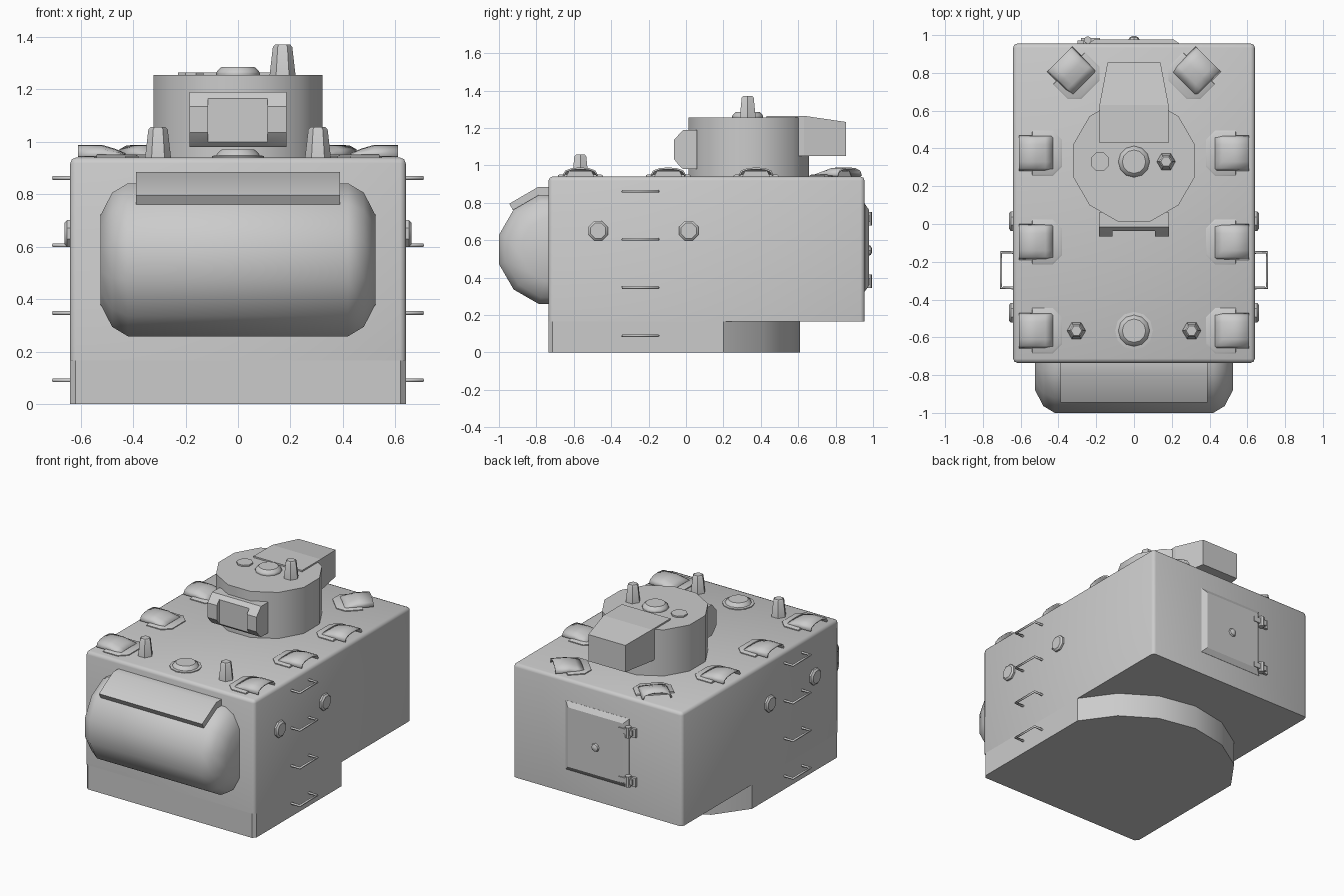
import bpy, bmesh
from math import sin, cos, pi, radians, asin
from mathutils import Matrix, Vector

if "Cube" in bpy.data.objects:
    bpy.data.objects.remove(bpy.data.objects["Cube"])


def finish(name, bm, angle=35):
    bmesh.ops.remove_doubles(bm, verts=bm.verts, dist=1e-5)
    bmesh.ops.recalc_face_normals(bm, faces=bm.faces)
    me = bpy.data.meshes.new(name)
    bm.to_mesh(me)
    bm.free()
    ob = bpy.data.objects.new(name, me)
    bpy.context.collection.objects.link(ob)
    bpy.ops.object.select_all(action='DESELECT')
    ob.select_set(True)
    bpy.context.view_layer.objects.active = ob
    bpy.ops.object.shade_smooth_by_angle(angle=radians(angle))
    return ob


def loft(name, rings, closed=True, matrix=None, angle=35):
    """Skin a row of equal-length rings; closed rings get end caps."""
    bm = bmesh.new()
    m = matrix or Matrix()
    vs = [[bm.verts.new(m @ Vector(p)) for p in r] for r in rings]
    n = len(rings[0])
    for a, b in zip(vs, vs[1:]):
        for i in range(n if closed else n - 1):
            j = (i + 1) % n
            bm.faces.new((a[i], a[j], b[j], b[i]))
    if closed:
        bm.faces.new(vs[0])
        bm.faces.new(vs[-1])
    return finish(name, bm, angle)


def lathe(name, profile, loc, segs=12, axis='Z', phase=0.0):
    """Profile is (radius, height) along the axis."""
    rot = {'Z': Matrix(), 'X': Matrix.Rotation(pi / 2, 4, 'Y'),
           '-X': Matrix.Rotation(-pi / 2, 4, 'Y'),
           'Y': Matrix.Rotation(-pi / 2, 4, 'X')}[axis]
    rings = [[(r * cos(phase + 2 * pi * i / segs), r * sin(phase + 2 * pi * i / segs), h)
              for i in range(segs)] for r, h in profile]
    return loft(name, rings, matrix=Matrix.Translation(loc) @ rot)


def along_x(name, prof, x0, x1):
    return loft(name, [[(x, y, z) for y, z in prof] for x in (x0, x1)])


def along_z(name, outline, z0, z1, matrix=None):
    return loft(name, [[(x, y, z) for x, y in outline] for z in (z0, z1)], matrix=matrix)


def box(name, lo, hi):
    return along_z(name, [(lo[0], lo[1]), (hi[0], lo[1]), (hi[0], hi[1]), (lo[0], hi[1])], lo[2], hi[2])


# turret body, rounded on the upright and top edges
bm = bmesh.new()
bmesh.ops.create_cube(bm, size=1, matrix=Matrix.Translation((0, .11, .5525)) @ Matrix.Diagonal((1.28, 1.69, .775, 1)))
edges = [e for e in bm.edges if max(v.co.z for v in e.verts) > .5]
bmesh.ops.bevel(bm, geom=edges, offset=.022, segments=2, profile=.5, affect='EDGES')
finish("turret_body", bm, 50)

# lower base with an arc at the rear
R, cy = .705, -.095
h = asin(.64 / R)
arc = [(R * sin(h - 2 * h * i / 6), cy + R * cos(h - 2 * h * i / 6)) for i in range(7)]
along_z("turret_base", [(-.62, -.735), (.62, -.735), (.64, -.715)] + arc + [(-.64, -.715)], 0, .165)

# main gun mantlet and its cover plate
lathe("gun_mantlet", [(.175, -.525), (.265, -.48), (.302, -.42), (.302, .42), (.265, .48), (.175, .525)],
      (0, -.708, .55), 12, 'X', pi / 12)
along_x("mantlet_cover", [(-.72, .885), (-.79, .885), (-.945, .795), (-.925, .76), (-.77, .84), (-.72, .84)], -.39, .39)

# commander cupola
cup = (0, .335, 0)
lathe("cupola", [(.333, .93), (.333, 1.255)], cup, 12, 'Z', pi / 12)

# cupola rear box, tapering backwards
loft("cupola_rear_box", [[(-w, y, b), (w, y, b), (w, y, t), (-w, y, t)] for y, w, b, t in
                         ((.43, .183, 1.05, 1.265), (.63, .183, 1.05, 1.265), (.855, .14, 1.05, 1.232))], angle=5)

# cupola gun housing with a recessed window
prof = [(.06, .98), (-.015, .98), (-.038, 1.0), (-.065, 1.035), (-.065, 1.135), (-.038, 1.165), (-.015, 1.19), (.06, 1.19)]
full = lambda x: [(x, y, z) for y, z in prof]
cut = lambda x: [(x, max(y, -.038), z) for y, z in prof]
bm_rings = [full(-.185), full(-.115), cut(-.115), cut(.112), full(.112), full(.185)]
loft("cupola_gun_housing", bm_rings)

# antenna mounts
for name, loc in (("antenna_left", (-.305, -.565, .935)), ("antenna_right", (.305, -.565, .935)),
                  ("antenna_cupola", (.17, .33, 1.25))):
    lathe(name, [(.05, 0), (.037, .112), (.028, .122)], loc, 6)

# round vents and a flat cap
for name, loc in (("hull_vent", (0, -.565, .935)), ("cupola_vent", (0, .33, 1.25))):
    r = .1 if name == "hull_vent" else .083
    lathe(name, [(r, 0), (r, .011), (.083, .013), (.078, .022), (.062, .036)], loc, 12)
lathe("cupola_cap", [(.052, 0), (.052, .012)], (-.18, .33, 1.253), 8, 'Z', pi / 8)


# periscope: chamfered plate and an open hood facing local +x
def periscope(name, x, y, angle):
    m = Matrix.Translation((x, y, .94)) @ Matrix.Rotation(angle, 4, 'Z')
    plate = [(-.14, -.07), (-.09, -.12), (.02, -.12), (.02, .12), (-.09, .12), (-.14, .07)]
    low = [[(px, py, -.005) for px, py in plate], [(px, py, .006) for px, py in plate],
           [(px * .93, py * .93, .011) for px, py in plate]]
    loft(name + "_plate", low, matrix=m)
    arch = [(-.09, 0), (-.078, .62), (-.045, .88), (0, .95), (.045, .88), (.078, .62), (.09, 0)]
    rings = [[(px, py, max(.004, pz * hz)) for py, pz in arch] for px, hz in
             ((-.09, .012), (-.05, .03), (0, .046), (.09, .046))]
    hood = loft(name + "_hood", rings, closed=False, matrix=m, angle=45)
    mod = hood.modifiers.new("thickness", 'SOLIDIFY')
    mod.thickness = .01
    mod.offset = 0
    # dark glass block under the hood
    loft(name + "_block", [[(px, -.075, 0), (px, .075, 0), (px, .06, .03), (px, -.06, .03)] for px in (-.03, .03)], matrix=m)


for s, side in ((1, "right"), (-1, "left")):
    a0 = 0 if s > 0 else pi
    for i, y in enumerate((.375, -.095, -.565)):
        periscope(f"periscope_{side}_{i}", s * .52, y, a0)
    periscope(f"periscope_{side}_rear", s * .33, .81, pi / 4 if s > 0 else 3 * pi / 4)

    # side bolts
    for i, y in enumerate((-.47, .015)):
        lathe(f"side_bolt_{side}_{i}", [(.056, -.005), (.056, .012), (.044, .022)],
              (s * .64, y, .65), 8, 'X' if s > 0 else '-X', pi / 8)

    # climbing rungs
    for i, z in enumerate((.09, .347, .605, .862)):
        cu = bpy.data.curves.new(f"rung_{side}_{i}", 'CURVE')
        cu.dimensions = '3D'
        cu.bevel_depth = .008
        cu.bevel_resolution = 1
        cu.use_fill_caps = True
        sp = cu.splines.new('POLY')
        path = [(.63, -.338), (.704, -.338), (.704, -.15), (.63, -.15)]
        sp.points.add(3)
        for p, (x, y) in zip(sp.points, path):
            p.co = (s * x, y, z, 1)
        bpy.context.collection.objects.link(bpy.data.objects.new(f"rung_{side}_{i}", cu))

# rear hatch: bevelled door, knob and two hinges
loft("rear_hatch", [[(-w, y, .56 - q), (w, y, .56 - q), (w, y, .56 + q), (-w, y, .56 + q)]
                    for y, w, q in ((.94, .24, .235), (.956, .24, .235), (.978, .208, .203))], angle=5)
lathe("hatch_knob", [(.03, 0), (.024, .012), (.008, .019)], (0, .976, .545), 8, 'Y')
for name, z in (("hinge_upper", .715), ("hinge_lower", .38)):
    box(name + "_arm", (-.28, .945, z - .018), (-.18, .984, z + .018))
    lathe(name + "_pin", [(.02, -.036), (.02, .036)], (-.245, .974, z), 8)
    box(name + "_base", (-.3, .945, z - .03), (-.265, .972, z + .03))
